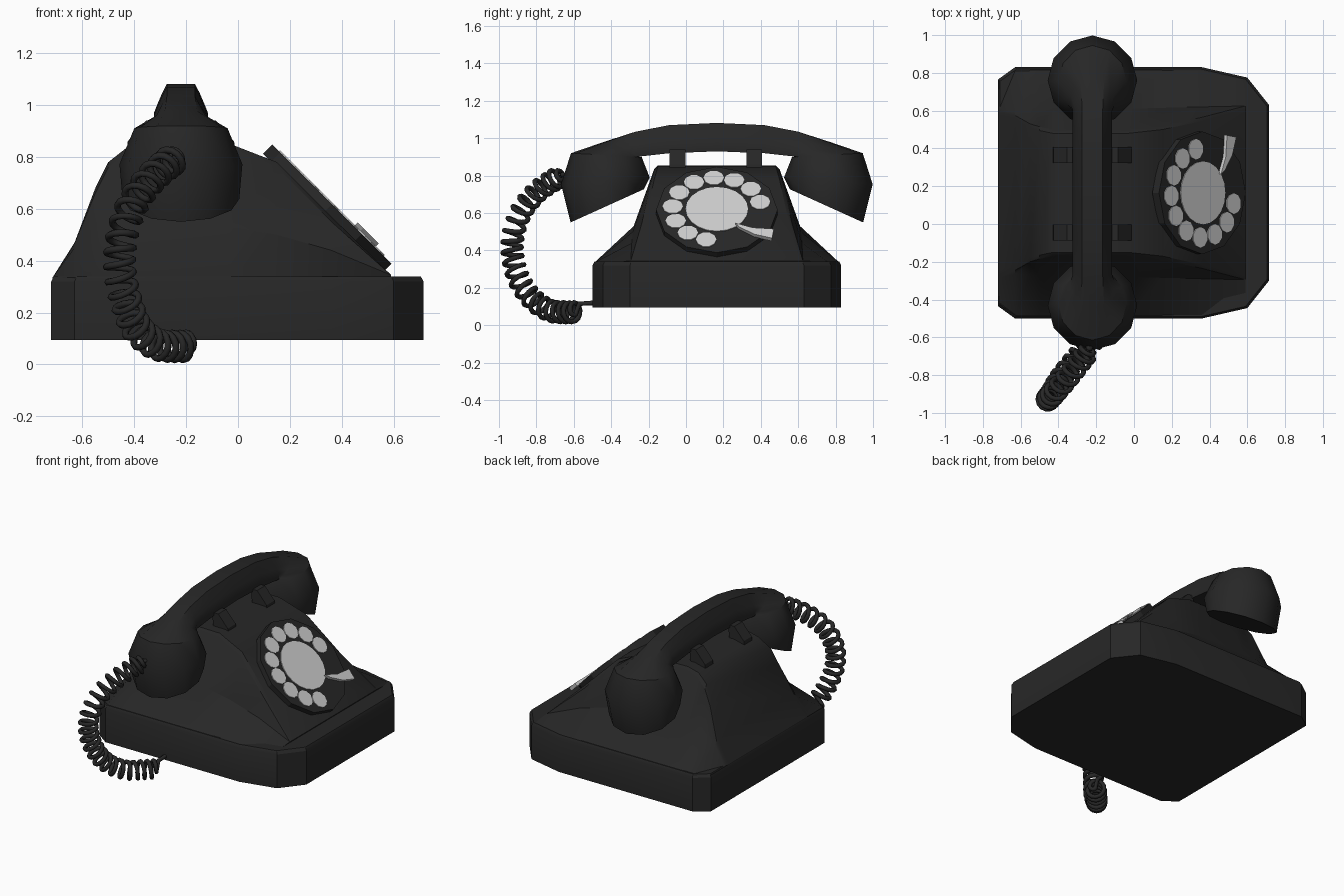
import bpy, bmesh, math
from mathutils import Vector, Matrix

if "Cube" in bpy.data.objects:
    bpy.data.objects.remove(bpy.data.objects["Cube"])

YC = 0.165      # symmetry plane of the phone across y
HX = -0.22      # x of the handset axis


def material(name, rgb):
    m = bpy.data.materials.new(name)
    m.diffuse_color = (*rgb, 1)
    m.use_nodes = True
    m.node_tree.nodes["Principled BSDF"].inputs["Base Color"].default_value = m.diffuse_color
    return m


BLACK = material("black_bakelite", (0.02, 0.02, 0.02))
LIGHT = material("light_metal", (0.62, 0.62, 0.62))


def add_mesh(name, verts, faces, mat, smooth=None, matrix=None):
    me = bpy.data.meshes.new(name)
    me.from_pydata([tuple(v) for v in verts], [], faces)
    bm = bmesh.new()
    bm.from_mesh(me)
    bmesh.ops.remove_doubles(bm, verts=bm.verts, dist=0.0005)
    bmesh.ops.recalc_face_normals(bm, faces=bm.faces)
    bm.to_mesh(me)
    bm.free()
    me.materials.append(mat)
    ob = bpy.data.objects.new(name, me)
    bpy.context.collection.objects.link(ob)
    if matrix:
        ob.matrix_world = matrix
    if smooth:
        bpy.ops.object.select_all(action='DESELECT')
        ob.select_set(True)
        bpy.context.view_layer.objects.active = ob
        bpy.ops.object.shade_smooth_by_angle(angle=math.radians(smooth))
    return ob


def loft(name, rings, mat, smooth=None, matrix=None):
    """Skin closed rings of equal length and cap both ends."""
    n = len(rings[0])
    verts = [v for r in rings for v in r]
    faces = [(i * n + j, i * n + (j + 1) % n, (i + 1) * n + (j + 1) % n, (i + 1) * n + j)
             for i in range(len(rings) - 1) for j in range(n)]
    faces += [tuple(range(n)), tuple(range(len(verts) - n, len(verts)))]
    return add_mesh(name, verts, faces, mat, smooth, matrix)


def prism(name, outline, z0, z1, mat, matrix=None):
    return loft(name, [[(x, y, z) for x, y in outline] for z in (z0, z1)], mat, None, matrix)


def ngon(cx, cy, r, n):
    return [(cx + r * math.cos(2 * math.pi * k / n), cy + r * math.sin(2 * math.pi * k / n))
            for k in range(n)]


# Base slab with clipped corners and a small top chamfer
half = [(-0.72, 0.60), (-0.63, 0.665), (0.36, 0.665), (0.60, 0.61), (0.715, 0.465)]
outline = [(x, -y) for x, y in half] + [(x, y) for x, y in reversed(half)]
loft("base", [[(x * s, YC + y * s, z) for x, y in outline]
              for z, s in ((0.095, 1), (0.32, 1), (0.34, 0.985))], BLACK, 30)

# Body: cross-sections along x (x, skirt half width, shoulder hw, shoulder z, top hw, top z)
sections = [(-0.715, 0.59, 0.45, 0.335, 0.43, 0.335),
            (-0.63, 0.655, 0.43, 0.45, 0.41, 0.47),
            (-0.55, 0.655, 0.435, 0.53, 0.365, 0.68),
            (-0.50, 0.655, 0.44, 0.53, 0.35, 0.78),
            (-0.43, 0.655, 0.445, 0.53, 0.335, 0.835),
            (-0.35, 0.655, 0.445, 0.53, 0.335, 0.855),
            (-0.03, 0.655, 0.445, 0.53, 0.335, 0.85),
            (0.15, 0.655, 0.45, 0.50, 0.355, 0.78),
            (0.36, 0.655, 0.455, 0.44, 0.40, 0.57),
            (0.59, 0.60, 0.46, 0.345, 0.46, 0.345)]
rings = []
for x, wb, ws, zs, wt, zt in sections:
    c = min(0.02, (zt - zs) * 0.3)
    prof = [(wb, 0.30), (wb, 0.335), (ws, zs), (wt, zt - c), (wt - 0.02, zt)]
    rings.append([(x, YC - y, z) for y, z in prof] + [(x, YC + y, z) for y, z in reversed(prof)])
loft("body", rings, BLACK, 28)

# Handset: one sweep, round cups blending into a trapezoid handle
# (outer y, z, inner y, z, half width, handle blend)
cup = [(math.sin(k * math.pi / 6), math.cos(k * math.pi / 6)) for k in range(7)]
grip = [(0, 1), (0.5, 1), (0.68, 0.5), (0.83, 0), (0.97, -0.5), (0.95, -1), (0, -1)]
stations = [(0.947, 0.55, 0.556, 0.727, 0.225, 0),
            (0.998, 0.754, 0.524, 0.79, 0.237, 0),
            (0.945, 0.92, 0.567, 0.90, 0.18, 0),
            (0.77, 0.98, 0.585, 0.90, 0.125, 0.6),
            (0.60, 1.035, 0.60, 0.90, 0.108, 1),
            (0.42, 1.07, 0.42, 0.92, 0.108, 1),
            (0.165, 1.082, 0.165, 0.93, 0.108, 1)]


def handset_ring(s, side):
    ay, az, by, bz, rx, blend = s
    a, b = Vector((ay - YC, az)), Vector((by - YC, bz))
    pts = []
    for k in range(12):
        i, sx = (k, 1) if k <= 6 else (12 - k, -1)
        u = cup[i][0] * (1 - blend) + grip[i][0] * blend
        v = cup[i][1] * (1 - blend) + grip[i][1] * blend
        p = (a + b) / 2 + (a - b) / 2 * v
        pts.append((HX + sx * u * rx, YC + side * p.x, p.y))
    return pts


loft("handset", [handset_ring(s, 1) for s in stations]
     + [handset_ring(s, -1) for s in reversed(stations[:-1])], BLACK, 38)

# Cradle prongs either side of the handle
horn = [(0.21, 0.82), (0.205, 0.86), (0.135, 0.94), (0.09, 0.94), (0.10, 0.82)]
for i, y in enumerate((-0.045, 0.365)):
    for side, tag in ((-1, "left"), (1, "right")):
        loft(f"cradle_prong_{tag}_{i + 1}",
             [[(HX + side * x, y + d, z) for x, z in horn] for d in (-0.042, 0.042)], BLACK)

# Dial, tilted 45 degrees on the sloping face
r = math.sqrt(0.5)
TILT = Matrix(((0, -r, r, 0.362), (1, 0, 0, YC), (0, r, r, 0.618), (0, 0, 0, 1)))
prism("dial_plate", ngon(0, 0, 0.325, 12), -0.05, 0, BLACK, TILT)
prism("dial_centre", ngon(0, 0, 0.167, 20), -0.003, 0.005, LIGHT, TILT)
for k in range(10):
    a = math.radians(13 + 27 * k)
    prism(f"finger_hole_{k + 1}", ngon(0.237 * math.cos(a), 0.237 * math.sin(a), 0.055, 10),
          -0.003, 0.005, LIGHT, TILT)

# Finger stop: curved tapering blade
stop = [(0.10, -0.12), (0.19, -0.155), (0.305, -0.165),
        (0.295, -0.235), (0.20, -0.205), (0.12, -0.15)]
prism("finger_stop", stop, -0.003, 0.02, LIGHT, TILT)

# Coiled cord: helix around a smooth path from the handset to the base
path = [Vector(p) for p in (
    (-0.23, -0.66, 0.80), (-0.27, -0.71, 0.775), (-0.34, -0.80, 0.71), (-0.41, -0.88, 0.61),
    (-0.45, -0.925, 0.48), (-0.455, -0.925, 0.36), (-0.43, -0.89, 0.24), (-0.39, -0.82, 0.14),
    (-0.32, -0.73, 0.08), (-0.25, -0.65, 0.07), (-0.19, -0.59, 0.07))]


def along(t):
    f = min(max(t, 0), 0.99999) * (len(path) - 1)
    i = int(f)
    f -= i
    p0, p1, p2, p3 = (path[min(max(i + d, 0), len(path) - 1)] for d in (-1, 0, 1, 2))
    return 0.5 * (2 * p1 + (p2 - p0) * f + (2 * p0 - 5 * p1 + 4 * p2 - p3) * f * f
                  + (3 * p1 - p0 - 3 * p2 + p3) * f ** 3)


TURNS, STEPS = 23, 14
points = [Vector((-0.22, -0.62, 0.80))]
for k in range(TURNS * STEPS + 1):
    t = k / (TURNS * STEPS)
    tan = (along(t + 0.01) - along(t - 0.01)).normalized()
    n1 = tan.cross(Vector((0.8, -0.6, 0))).normalized()
    n2 = tan.cross(n1)
    rad = 0.052 * min(1, t * 14 + 0.1, (1 - t) * 40 + 0.2)
    a = 2 * math.pi * k / STEPS
    points.append(along(t) + rad * (n1 * math.cos(a) + n2 * math.sin(a)))
points += [Vector((-0.19, -0.57, 0.115)), Vector((-0.19, -0.48, 0.12))]
cu = bpy.data.curves.new("cord", 'CURVE')
cu.dimensions = '3D'
cu.bevel_depth = 0.0135
cu.bevel_resolution = 1
cu.use_fill_caps = True
sp = cu.splines.new('POLY')
sp.points.add(len(points) - 1)
for q, p in zip(sp.points, points):
    q.co = (*p, 1)
cu.materials.append(BLACK)
bpy.context.collection.objects.link(bpy.data.objects.new("coiled_cord", cu))
